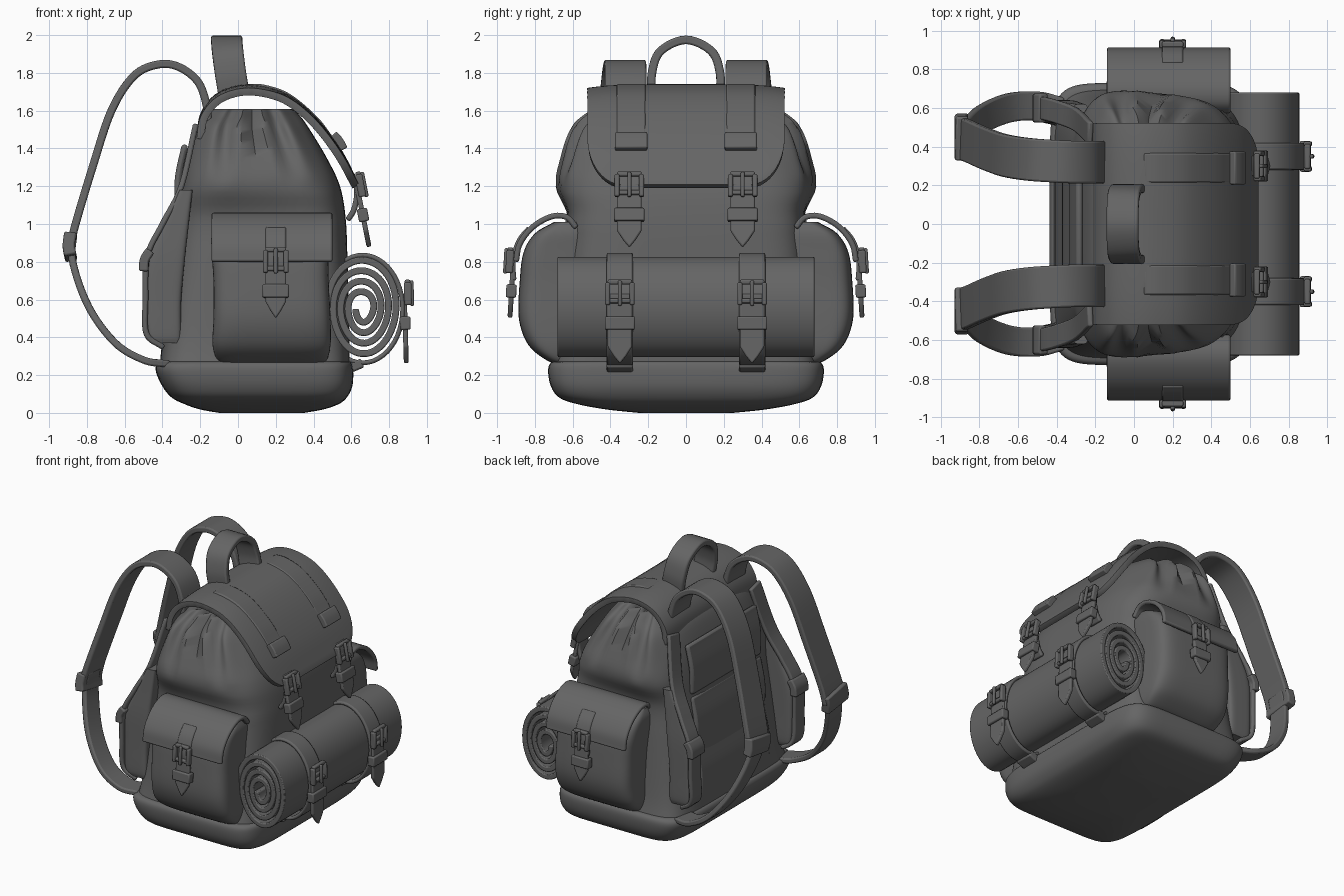
import bpy, bmesh, math
from mathutils import Vector, Matrix

cube = bpy.data.objects.get("Cube")
if cube:
    bpy.data.objects.remove(cube)

GREY = (0.13, 0.13, 0.13, 1)
grey = bpy.data.materials.new("dark grey canvas")
grey.use_nodes = True
grey.diffuse_color = GREY
grey.node_tree.nodes["Principled BSDF"].inputs["Base Color"].default_value = GREY


def finish(name, bm, mirror=False, bevel=0, solid=0, angle=40):
    bmesh.ops.recalc_face_normals(bm, faces=bm.faces)
    mesh = bpy.data.meshes.new(name)
    bm.to_mesh(mesh)
    bm.free()
    mesh.materials.append(grey)
    obj = bpy.data.objects.new(name, mesh)
    bpy.context.collection.objects.link(obj)
    for p in mesh.polygons:
        p.use_smooth = True
    mesh.set_sharp_from_angle(angle=math.radians(angle))
    if solid:
        m = obj.modifiers.new("thickness", 'SOLIDIFY')
        m.thickness, m.offset = solid, 0
    if bevel:
        m = obj.modifiers.new("soft edges", 'BEVEL')
        m.width, m.segments, m.limit_method = bevel, 2, 'ANGLE'
    if mirror:
        m = obj.modifiers.new("other side", 'MIRROR')
        m.use_axis = (False, True, False)
    return obj


def spline(pts, n=6):
    """Smooth curve through points of any dimension."""
    pts = [Vector(p) for p in pts]
    p = [2 * pts[0] - pts[1]] + pts + [2 * pts[-1] - pts[-2]]
    out = []
    for i in range(1, len(p) - 2):
        a, b, c, d = p[i - 1:i + 3]
        for k in range(n):
            t = k / n
            out.append(0.5 * (2 * b + (c - a) * t + (2 * a - 5 * b + 4 * c - d) * t * t
                              + (3 * b - a - 3 * c + d) * t ** 3))
    return out + [pts[-1]]


def bridge(bm, rings, closed=False):
    n = len(rings[0])
    pairs = list(zip(rings, rings[1:] + rings[:1])) if closed else list(zip(rings, rings[1:]))
    for a, b in pairs:
        for j in range(n):
            bm.faces.new((a[j], a[(j + 1) % n], b[(j + 1) % n], b[j]))
    if not closed:
        bm.faces.new(rings[0])
        bm.faces.new(rings[-1])


def ribbon(name, pts, side, width, thick, mirror=True, closed=False, smooth=6, bevel=0.01):
    """Flat strap swept along a path; side is the direction of its width."""
    path = spline(pts, smooth) if smooth else [Vector(p) for p in pts]
    bm, rings, n = bmesh.new(), [], len(path)
    for i, p in enumerate(path):
        if closed:
            t = path[(i + 1) % n] - path[i - 1]
        else:
            t = path[min(i + 1, n - 1)] - path[max(i - 1, 0)]
        t.normalize()
        s = Vector(side)
        s = (s - t * s.dot(t)).normalized()
        nrm = t.cross(s)
        rings.append([bm.verts.new(p + s * width / 2 * a + nrm * thick / 2 * b)
                      for a, b in ((-1, -1), (1, -1), (1, 1), (-1, 1))])
    bridge(bm, rings, closed)
    return finish(name, bm, mirror, bevel)


def loft(name, rows, n=72, mirror=False, fold=0, taper=0):
    """Stack of rounded rectangles: z, x low, x high, y low, y high, squareness."""
    bm, rings = bmesh.new(), []
    for z, x0, x1, y0, y1, e in spline(rows, 5):
        ring = []
        for k in range(n):
            a = math.tau * k / n
            c, s = math.cos(a), math.sin(a)
            u = math.copysign(abs(c) ** (2 / e), c)
            v = math.copysign(abs(s) ** (2 / e), s)
            g = 1 - fold * min(max((z - 1.2) / 0.4, 0), 1) * s * s * (0.5 + 0.5 * math.cos(14 * u))
            g -= taper * (1 + u) * min(max((z - 1) / 0.2, 0), 1)
            ring.append(bm.verts.new(((x0 + x1) / 2 + u * (x1 - x0) / 2,
                                      (y0 + y1) / 2 + v * g * (y1 - y0) / 2, z)))
        rings.append(ring)
    bridge(bm, rings)
    return finish(name, bm, mirror, angle=50)


def prism(name, outline, z0, z1, frame, bevel=0.008):
    """Outline extruded in a local frame: x width, y up, z outward."""
    bm = bmesh.new()
    bridge(bm, [[bm.verts.new(frame @ Vector((x, y, z))) for x, y in outline] for z in (z0, z1)])
    return finish(name, bm, True, bevel)


def rect(x0, x1, y0, y1):
    return [(x0, y0), (x1, y0), (x1, y1), (x0, y1)]


def buckle(name, loc, normal, across, tail, w=0.065):
    n, a = Vector(normal).normalized(), Vector(across).normalized()
    up = n.cross(a)
    f = Matrix((a, up, n)).transposed().to_4x4()
    f.translation = loc
    prism(name + "_tail", [(-w, 0.03), (w, 0.03), (w, 0.09 - tail), (w * 0.5, 0.04 - tail), (0, -tail),
                           (-w * 0.5, 0.04 - tail), (-w, 0.09 - tail)], -0.012, 0.014, f)
    for s in (-1, 1):
        prism(name + "_side_bar", rect(s * w - 0.013, s * w + 0.013, -0.03, 0.09), 0, 0.04, f)
        prism(name + "_cross_bar", rect(-w, w, 0.03 + s * 0.05, 0.055 + s * 0.05), 0.005, 0.035, f)
    prism(name + "_prong", rect(-0.011, 0.011, -0.035, 0.1), 0.03, 0.052, f)
    prism(name + "_keeper", rect(-w - 0.015, w + 0.015, -0.16, -0.09), -0.025, 0.03, f)


# Main sack, gathered at the top, and its padded base
loft("sack", [(0.2, -0.42, 0.59, -0.71, 0.71, 7), (0.4, -0.4, 0.59, -0.67, 0.67, 6),
              (0.8, -0.36, 0.58, -0.635, 0.635, 5), (1.03, -0.335, 0.57, -0.63, 0.63, 4.5),
              (1.2, -0.31, 0.54, -0.72, 0.72, 4), (1.35, -0.28, 0.47, -0.7, 0.7, 3.7),
              (1.5, -0.23, 0.38, -0.65, 0.65, 3.5), (1.57, -0.18, 0.33, -0.58, 0.58, 3),
              (1.61, -0.13, 0.28, -0.5, 0.5, 3), (1.58, -0.07, 0.22, -0.4, 0.4, 3)],
     n=120, fold=0.15, taper=0.06)
loft("base", [(0, -0.1, 0.35, -0.25, 0.25, 4), (0.018, -0.2, 0.45, -0.42, 0.42, 5),
              (0.045, -0.28, 0.53, -0.57, 0.57, 6), (0.08, -0.35, 0.575, -0.67, 0.67, 7),
              (0.14, -0.4, 0.605, -0.715, 0.715, 7), (0.22, -0.435, 0.61, -0.73, 0.73, 7),
              (0.265, -0.425, 0.6, -0.715, 0.715, 7), (0.275, -0.39, 0.57, -0.66, 0.66, 6)])

# Side pockets with flaps
loft("side_pocket", [(0.25, -0.07, 0.43, 0.5, 0.66, 5), (0.28, -0.11, 0.47, 0.5, 0.74, 5),
                     (0.36, -0.135, 0.49, 0.5, 0.835, 5), (0.5, -0.13, 0.49, 0.5, 0.885, 5),
                     (0.7, -0.13, 0.48, 0.5, 0.88, 5), (0.85, -0.14, 0.48, 0.5, 0.86, 5),
                     (0.95, -0.14, 0.48, 0.5, 0.8, 5), (1.01, -0.12, 0.46, 0.5, 0.7, 5)], mirror=True)
ribbon("pocket_flap", [(0.18, 0.58, 0.98), (0.18, 0.63, 1.035), (0.18, 0.71, 1.04), (0.18, 0.81, 0.985),
                       (0.18, 0.88, 0.895), (0.18, 0.9, 0.8)], (1, 0, 0), 0.64, 0.03)
ribbon("pocket_strap", [(0.2, 0.83, 0.98), (0.2, 0.885, 0.91), (0.2, 0.915, 0.81), (0.2, 0.91, 0.7)],
       (1, 0, 0), 0.11, 0.025)
buckle("pocket_buckle", (0.2, 0.915, 0.77), (0, 1, 0.06), (-1, 0, 0), 0.27, 0.055)

# Lid with rounded front corners
lid_path = spline([(-0.2, 1.47), (-0.18, 1.58), (-0.11, 1.67), (0, 1.715), (0.12, 1.715), (0.26, 1.67),
                   (0.4, 1.555), (0.53, 1.385), (0.625, 1.2)], 8)
bm, cols, W, R, N = bmesh.new(), [], 0.52, 0.2, 40
for k in range(N + 1):
    y = -W * math.cos(math.pi * k / N)
    over = max(0, abs(y) - W + R) / R
    end = 1 - 0.18 * (1 - math.sqrt(max(0, 1 - over * over)))
    col = []
    for i in range(N + 1):
        q = i / N * end * (len(lid_path) - 1)
        j = min(int(q), len(lid_path) - 2)
        p = lid_path[j].lerp(lid_path[j + 1], q - j)
        col.append(bm.verts.new((p.x, y, p.y - 0.02 * (y / W) ** 4)))
    cols.append(col)
for a, b in zip(cols, cols[1:]):
    for i in range(N):
        bm.faces.new((a[i], a[i + 1], b[i + 1], b[i]))
finish("lid", bm, solid=0.04, bevel=0.008)

# Lid straps, loops and buckles
ribbon("lid_strap", [(0.05, 0.29, 1.73), (0.14, 0.29, 1.727), (0.27, 0.29, 1.68), (0.41, 0.29, 1.563),
                     (0.495, 0.29, 1.455)], (0, 1, 0), 0.155, 0.02)
ribbon("lid_loop", [(0.505, 0.29, 1.475), (0.535, 0.29, 1.44), (0.56, 0.29, 1.395)], (0, 1, 0), 0.17, 0.045)
ribbon("lid_under_strap", [(0.6, 0.3, 1.27), (0.63, 0.3, 1.18), (0.615, 0.3, 1.08), (0.58, 0.3, 1.02)],
       (0, 1, 0), 0.11, 0.03)
buckle("lid_buckle", (0.635, 0.3, 1.17), (1, 0, 0.2), (0, 1, 0), 0.3)

# Carrying handle
ribbon("handle", [(-0.02, -0.18, 1.68), (-0.04, -0.18, 1.8), (-0.055, -0.135, 1.915), (-0.06, 0, 1.975),
                  (-0.055, 0.135, 1.915), (-0.04, 0.18, 1.8), (-0.02, 0.18, 1.68)],
       (1, 0, 0), 0.165, 0.045, mirror=False)

# Shoulder straps
ribbon("shoulder_strap", [(-0.16, 0.32, 1.5), (-0.165, 0.32, 1.62), (-0.21, 0.32, 1.75), (-0.31, 0.32, 1.83),
                          (-0.42, 0.325, 1.845), (-0.55, 0.335, 1.785), (-0.67, 0.355, 1.6), (-0.77, 0.39, 1.3),
                          (-0.86, 0.43, 1), (-0.89, 0.44, 0.87)], (0, 1, 0), 0.22, 0.042)
ribbon("lower_strap", [(-0.87, 0.44, 0.95), (-0.875, 0.46, 0.8), (-0.79, 0.54, 0.56), (-0.65, 0.6, 0.37),
                       (-0.5, 0.61, 0.28), (-0.38, 0.58, 0.26)], (0, 1, 0), 0.15, 0.038)
ribbon("strap_slider", [(-0.89, 0.44, 0.94), (-0.895, 0.45, 0.88), (-0.885, 0.46, 0.82)],
       (0, 1, 0), 0.23, 0.065)

# Back padding, side wings and side tension straps
for i in range(3):
    z = 0.33 + 0.37 * i
    x = -0.385 + 0.035 * i
    ribbon("back_pad", [(x, 0, z), (x - 0.002, 0, z + 0.17), (x + 0.035, 0, z + 0.35)],
           (0, 1, 0), 0.8, 0.035, mirror=False, bevel=0.015)
loft("side_wing", [(0.37, -0.46, -0.3, 0.53, 0.63, 5), (0.42, -0.48, -0.3, 0.52, 0.64, 5),
                   (0.6, -0.485, -0.3, 0.52, 0.64, 5), (0.82, -0.475, -0.28, 0.52, 0.64, 5),
                   (1.0, -0.4, -0.26, 0.52, 0.63, 5), (1.18, -0.31, -0.24, 0.52, 0.62, 5)], mirror=True)
ribbon("tension_strap", [(-0.225, 0.47, 1.52), (-0.3, 0.54, 1.2), (-0.4, 0.58, 1.0), (-0.48, 0.6, 0.83),
                         (-0.49, 0.6, 0.6), (-0.485, 0.59, 0.42), (-0.4, 0.57, 0.35)],
       (0, 1, 0), 0.12, 0.03)
ribbon("tension_slider", [(-0.465, 0.6, 0.86), (-0.495, 0.6, 0.81), (-0.5, 0.6, 0.75)],
       (0, 1, 0), 0.15, 0.05)

# Bedroll: a spiral sheet held by two buckled straps
TURNS, STEPS = 4, 180
roll = []
for i in range(STEPS + 1):
    t = i / STEPS
    a = math.tau * TURNS * t + math.pi
    r = 0.2 + 0.8 * min(t / 0.94, 1) + 0.012 * math.sin(3 * a)
    roll.append((0.66 + 0.187 * r * math.cos(a), 0, 0.55 + 0.262 * r * math.sin(a)))
ribbon("bedroll", roll, (0, 1, 0), 1.36, 0.036, mirror=False, smooth=0, bevel=0.008)
ring = [(0.66 + 0.212 * math.cos(math.tau * k / 48), 0.35, 0.55 + 0.285 * math.sin(math.tau * k / 48))
        for k in range(48)]
ribbon("bedroll_strap", ring, (0, 1, 0), 0.14, 0.025, closed=True, smooth=0)
ribbon("bedroll_anchor", [(0.5, 0.35, 0.24), (0.58, 0.35, 0.235), (0.66, 0.35, 0.265)], (0, 1, 0), 0.14, 0.05)
buckle("bedroll_buckle", (0.88, 0.35, 0.6), (1, 0, 0.03), (0, 1, 0), 0.34)
